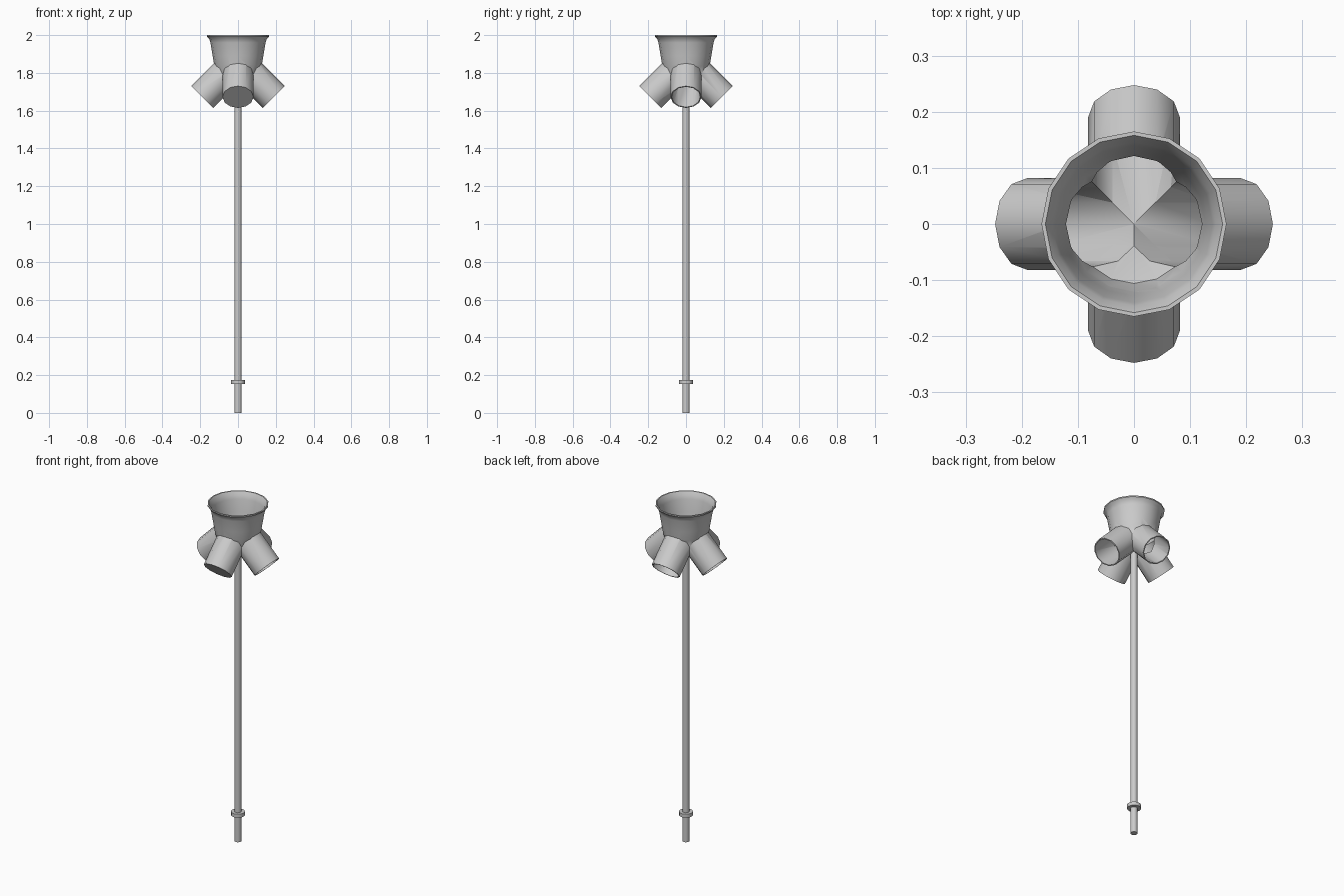
import bpy, bmesh, math
from mathutils import Vector, Matrix

if "Cube" in bpy.data.objects:
    bpy.data.objects.remove(bpy.data.objects["Cube"])

HUB_Z = 1.862                      # where the four spout axes meet
WALL = 0.006


def finish(name, bm):
    bmesh.ops.recalc_face_normals(bm, faces=bm.faces)
    me = bpy.data.meshes.new(name)
    bm.to_mesh(me)
    bm.free()
    ob = bpy.data.objects.new(name, me)
    bpy.context.collection.objects.link(ob)
    return ob


def lathe(name, profile, sides):
    """Closed solid from (radius, z) rings, capped at both ends."""
    bm = bmesh.new()
    rings = []
    for r, z in profile:
        rings.append([bm.verts.new((r * math.cos(2 * math.pi * i / sides),
                                    r * math.sin(2 * math.pi * i / sides), z))
                      for i in range(sides)])
    for a, b in zip(rings, rings[1:]):
        for i in range(sides):
            j = (i + 1) % sides
            bm.faces.new((a[i], a[j], b[j], b[i]))
    bm.faces.new(rings[0])
    bm.faces.new(rings[-1])
    return finish(name, bm)


def spout(name, radius, length, turn):
    """Cylinder from the hub, pointing 45 degrees down and outward."""
    ob = lathe(name, [(radius, 0), (radius, length)], 12)
    ob.data.transform(Matrix.Translation((0, 0, HUB_Z))
                      @ Matrix.Rotation(turn, 4, 'Z')
                      @ Matrix.Rotation(math.radians(135), 4, 'Y'))
    return ob


def combine(target, other, operation):
    mod = target.modifiers.new("bool", 'BOOLEAN')
    mod.operation = operation
    mod.solver = 'EXACT'
    mod.object = other
    bpy.context.view_layer.objects.active = target
    bpy.ops.object.modifier_apply(modifier=mod.name)
    bpy.data.objects.remove(other)


def smooth(ob, angle=35):
    bpy.ops.object.select_all(action='DESELECT')
    ob.select_set(True)
    bpy.context.view_layer.objects.active = ob
    bpy.ops.object.shade_smooth_by_angle(angle=math.radians(angle))


# hollow head: flared funnel with four spouts
head = lathe("funnel_head", [(0.02, 1.755), (0.112, 1.785), (0.126, 1.84), (0.134, 1.89),
                             (0.146, 1.96), (0.152, 1.98), (0.165, 1.993), (0.165, 2.0)], 16)
hollow = lathe("head_hollow", [(0.02, 1.765), (0.106, 1.79), (0.120, 1.84), (0.128, 1.89),
                               (0.140, 1.96), (0.146, 1.98), (0.158, 2.0), (0.165, 2.02)], 16)
turns = [i * math.pi / 2 for i in range(4)]
for t in turns:
    combine(head, spout("spout", 0.082, 0.268, t), 'UNION')
for t in turns:
    combine(hollow, spout("spout_hollow", 0.082 - WALL, 0.32, t), 'UNION')
combine(head, hollow, 'DIFFERENCE')
smooth(head, 40)

# pole up to the underside of the head, with a low collar
pole = lathe("pole", [(0.019, 0), (0.019, 1.735)], 12)
collar = lathe("pole_collar", [(0.038, 0.154), (0.038, 0.175)], 12)
for ob in (pole, collar):
    smooth(ob)
